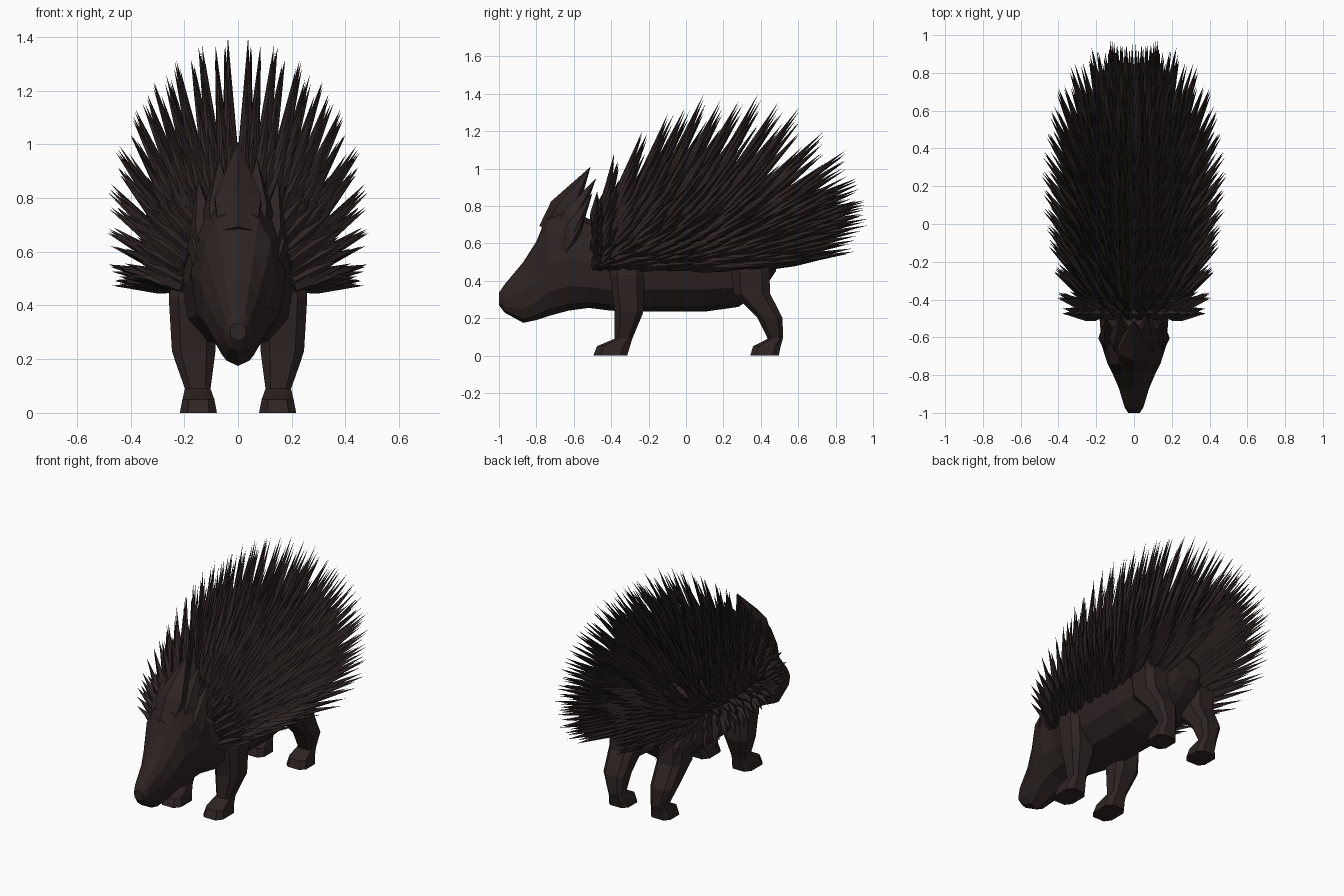
import bpy, bmesh, random
from math import sin, cos, pi, radians, copysign
from mathutils import Vector

random.seed(4)
cube = bpy.data.objects.get("Cube")
if cube:
    bpy.data.objects.remove(cube)

hide = bpy.data.materials.new("dark brown")
hide.use_nodes = True
hide.diffuse_color = (0.027, 0.018, 0.017, 1)
hide.node_tree.nodes["Principled BSDF"].inputs["Base Color"].default_value = hide.diffuse_color


def finish(name, bm, mirror=False):
    """Turn a bmesh into a flat shaded object, optionally mirrored across x."""
    bmesh.ops.recalc_face_normals(bm, faces=bm.faces)
    mesh = bpy.data.meshes.new(name)
    bm.to_mesh(mesh)
    bm.free()
    mesh.materials.append(hide)
    ob = bpy.data.objects.new(name, mesh)
    bpy.context.collection.objects.link(ob)
    if mirror:
        mod = ob.modifiers.new("Mirror", "MIRROR")
        mod.use_mirror_merge = False
    return ob


def loft(bm, rings):
    """Skin a list of equal point rings and cap both ends."""
    loops = [[bm.verts.new(p) for p in ring] for ring in rings]
    for a, b in zip(loops, loops[1:]):
        for i in range(len(a)):
            j = (i + 1) % len(a)
            bm.faces.new((a[i], a[j], b[j], b[i]))
    bm.faces.new(loops[0])
    bm.faces.new(loops[-1])


def oval(n, power=0.85, turn=0.5):
    """Unit points of a slightly squared oval."""
    pts = []
    for i in range(n):
        a = 2 * pi * (i + turn) / n
        pts.append([copysign(abs(f) ** power, f) for f in (cos(a), sin(a))])
    return pts


def spike(bm, base, tip, radius, sides=4, flat=1.0):
    """A pointed quill, widest a third of the way along."""
    base, tip = Vector(base), Vector(tip)
    axis = (tip - base).normalized()
    u = axis.cross(Vector((1, 0, 0.01))).normalized()
    v = axis.cross(u)
    rings = []
    for f, s in ((0, 0.8), (0.35, 1)):
        c = base.lerp(tip, f)
        rings.append([bm.verts.new(c + radius * s * (u * x * flat + v * y))
                      for x, y in oval(sides, 1, 0)])
    point = bm.verts.new(tip)
    for i in range(sides):
        j = (i + 1) % sides
        bm.faces.new((rings[0][i], rings[0][j], rings[1][j], rings[1][i]))
        bm.faces.new((rings[1][i], rings[1][j], point))
    bm.faces.new(rings[0])


# Head and torso: y, bottom, top, half width
sections = [
    (-1.0, 0.27, 0.335, 0.03), (-0.97, 0.23, 0.38, 0.05),
    (-0.87, 0.175, 0.50, 0.08), (-0.80, 0.19, 0.61, 0.11),
    (-0.74, 0.21, 0.76, 0.14), (-0.63, 0.24, 0.80, 0.175),
    (-0.52, 0.255, 0.73, 0.18), (-0.40, 0.24, 0.72, 0.21),
    (-0.20, 0.235, 0.74, 0.24), (0.10, 0.235, 0.74, 0.25),
    (0.28, 0.26, 0.71, 0.23), (0.42, 0.36, 0.66, 0.18), (0.48, 0.45, 0.58, 0.09)]
bm = bmesh.new()
loft(bm, [[(w * x, y, (lo + hi) / 2 + (hi - lo) / 2 * z) for x, z in oval(12, 0.9, 0)]
          for y, lo, hi, w in sections])
finish("head_and_torso", bm)

# Legs with feet: z, front y, back y, inner x, outer x
legs = {
    "front_legs": [(0.54, -0.40, -0.24, 0.08, 0.24), (0.43, -0.41, -0.22, 0.08, 0.262),
                   (0.23, -0.385, -0.225, 0.08, 0.25), (0.09, -0.385, -0.285, 0.10, 0.20),
                   (0.05, -0.48, -0.295, 0.085, 0.21), (0, -0.50, -0.31, 0.075, 0.22)],
    "hind_legs": [(0.58, 0.22, 0.40, 0.06, 0.22), (0.45, 0.24, 0.45, 0.08, 0.262),
                  (0.33, 0.25, 0.455, 0.08, 0.255), (0.20, 0.38, 0.52, 0.09, 0.24),
                  (0.09, 0.435, 0.52, 0.10, 0.20), (0.05, 0.355, 0.51, 0.085, 0.21),
                  (0, 0.34, 0.50, 0.075, 0.22)]}
for name, rows in legs.items():
    bm = bmesh.new()
    loft(bm, [[((x0 + x1) / 2 + (x1 - x0) / 2 * x, (y0 + y1) / 2 + (y1 - y0) / 2 * y, z)
               for x, y in oval(8, 0.6)] for z, y0, y1, x0, x1 in rows])
    finish(name, bm, True)

# Crest over the forehead, with the ear tufts beside it
bm = bmesh.new()
spike(bm, (0, -0.73, 0.66), (0, -0.51, 1.01), 0.10, 6, 0.8)
finish("crest", bm)
bm = bmesh.new()
for base, tip, r in (((0.06, -0.68, 0.64), (0.07, -0.48, 0.95), 0.075),
                     ((0.11, -0.66, 0.58), (0.15, -0.50, 0.87), 0.06),
                     ((0.13, -0.65, 0.56), (0.165, -0.54, 0.75), 0.05)):
    spike(bm, base, tip, r, 5, 0.8)
finish("ear_tufts", bm, True)

# Quill rows: root y, tip y, tip half width, tip top
quill_rows = [
    (-0.48, -0.46, 0.40, 0.88), (-0.46, -0.37, 0.43, 1.08), (-0.41, -0.22, 0.45, 1.20),
    (-0.35, -0.08, 0.48, 1.30), (-0.29, 0.01, 0.49, 1.33), (-0.22, 0.11, 0.51, 1.40),
    (-0.15, 0.20, 0.51, 1.37), (-0.08, 0.30, 0.52, 1.37), (0.0, 0.40, 0.51, 1.40),
    (0.07, 0.51, 0.49, 1.36), (0.14, 0.62, 0.47, 1.33), (0.22, 0.75, 0.43, 1.20),
    (0.30, 0.87, 0.36, 1.10), (0.36, 0.93, 0.25, 0.95), (0.40, 0.97, 0.14, 0.83)]
columns = 9
bm = bmesh.new()
for root, end, wide, top in quill_rows:
    shrink = min(1, (0.62 - root) / 0.4)
    for c in range(columns):
        for k in (-1, 1):
            a = radians(7 + 89 * c / (columns - 1) + k * 2.2 + random.uniform(-1, 1))
            reach = random.uniform(0.9, 1.0) if k > 0 else 1
            base = Vector((0.21 * shrink * sin(a), root + random.uniform(-0.015, 0.015),
                           0.5 + 0.2 * cos(a)))
            tip = Vector((wide * sin(a), end + k * 0.015, 0.6 + (top - 0.6) * cos(a)))
            # The lowest quills lie a little shorter
            reach *= 1 - 0.12 * max(0, -cos(a * 1.9)) ** 4
            spike(bm, base, base.lerp(tip, reach), 0.026)
finish("quills", bm, True)
